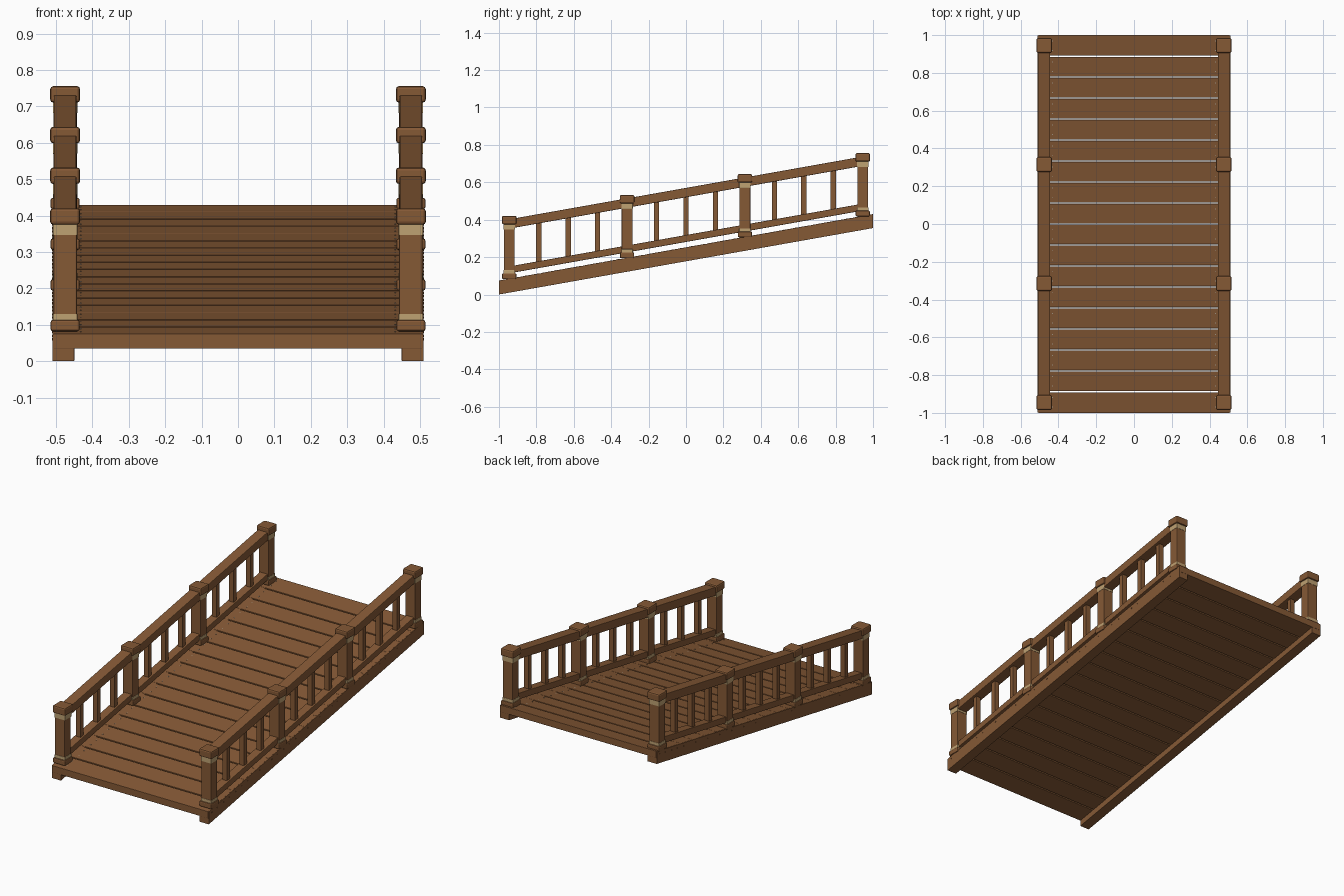
import bpy, bmesh

if "Cube" in bpy.data.objects:
    bpy.data.objects.remove(bpy.data.objects["Cube"], do_unlink=True)

SLOPE = 0.1775
RAIL_X = 0.475
PLANKS = 18
PITCH = 2 / PLANKS
POST_Y = [-0.945, -0.315, 0.315, 0.945]


def material(name, rgb):
    m = bpy.data.materials.new(name)
    m.use_nodes = True
    m.diffuse_color = (*rgb, 1)
    m.node_tree.nodes["Principled BSDF"].inputs["Base Color"].default_value = (*rgb, 1)
    return m


WOOD = material("brown wood", (0.235, 0.1, 0.036))
TRIM = material("tan binding", (0.52, 0.36, 0.17))
NAIL = material("nail metal", (0.4, 0.33, 0.25))


def box(name, x, y, low, high, mat, bevel=0.0, sheared=True):
    """Box between limits; low and high are heights above the ramp's sloping base line."""
    bm = bmesh.new()
    bmesh.ops.create_cube(bm, size=1)
    for v in bm.verts:
        v.co.x = x[0] if v.co.x < 0 else x[1]
        v.co.y = y[0] if v.co.y < 0 else y[1]
        v.co.z = low if v.co.z < 0 else high
    if bevel:
        bmesh.ops.bevel(bm, geom=bm.edges[:], offset=bevel, segments=2,
                        profile=0.5, affect='EDGES')
    middle = (y[0] + y[1]) / 2
    for v in bm.verts:
        v.co.z += SLOPE * (v.co.y if sheared else middle)
    mesh = bpy.data.meshes.new(name)
    bm.to_mesh(mesh)
    bm.free()
    mesh.materials.append(mat)
    ob = bpy.data.objects.new(name, mesh)
    bpy.context.collection.objects.link(ob)
    return ob


def around(c, width):
    return (c - width / 2, c + width / 2)


# Deck planks with narrow gaps
for i in range(PLANKS):
    start, end = -1 + i * PITCH, -1 + (i + 1) * PITCH
    y0 = start if i == 0 else start + 0.0035
    y1 = end if i == PLANKS - 1 else end - 0.0035
    box("deck_plank", (-0.507, 0.507), (y0, y1), 0.2125, 0.2525, WOOD, 0.0015)

for side, label in ((1, "left"), (-1, "right")):
    cx = side * RAIL_X

    # Side beam under the plank ends
    box(label + "_beam", around(side * 0.48, 0.06), (-0.999, 0.999),
        0.1777, 0.2515, WOOD, 0.001)

    # Nails through deck and beam
    for i in range(PLANKS):
        for offset in (-0.025, 0.025):
            ny = -1 + (i + 0.5) * PITCH + offset
            box(label + "_deck_nail", around(side * 0.432, 0.005), around(ny, 0.005),
                0.25, 0.2535, NAIL)
            box(label + "_beam_nail", around(side * 0.509, 0.004), around(ny, 0.005),
                0.23, 0.235, WOOD)

    # Handrail and lower rail
    span = (POST_Y[0], POST_Y[-1])
    box(label + "_handrail", around(cx, 0.062), span, 0.52, 0.57, WOOD, 0.003)
    box(label + "_lower_rail", around(cx, 0.05), span, 0.281, 0.318, WOOD, 0.003)

    # Posts with caps, bases and bindings
    for py in POST_Y:
        def part(name, width, depth, low, high, mat, bevel):
            box(label + name, around(cx, width), around(py, depth),
                low, high, mat, bevel, sheared=False)
        part("_post", 0.064, 0.058, 0.25, 0.56, WOOD, 0.003)
        part("_post_base", 0.08, 0.076, 0.25, 0.281, WOOD, 0.006)
        part("_post_cap", 0.082, 0.078, 0.543, 0.588, WOOD, 0.008)
        part("_lower_binding", 0.067, 0.061, 0.28, 0.298, TRIM, 0.001)
        part("_upper_binding", 0.067, 0.061, 0.514, 0.544, TRIM, 0.001)

    # Three balusters in each bay
    for a, b in zip(POST_Y, POST_Y[1:]):
        for k in (1, 2, 3):
            box(label + "_baluster", around(cx, 0.03), around(a + (b - a) * k / 4, 0.028),
                0.3, 0.54, WOOD)
